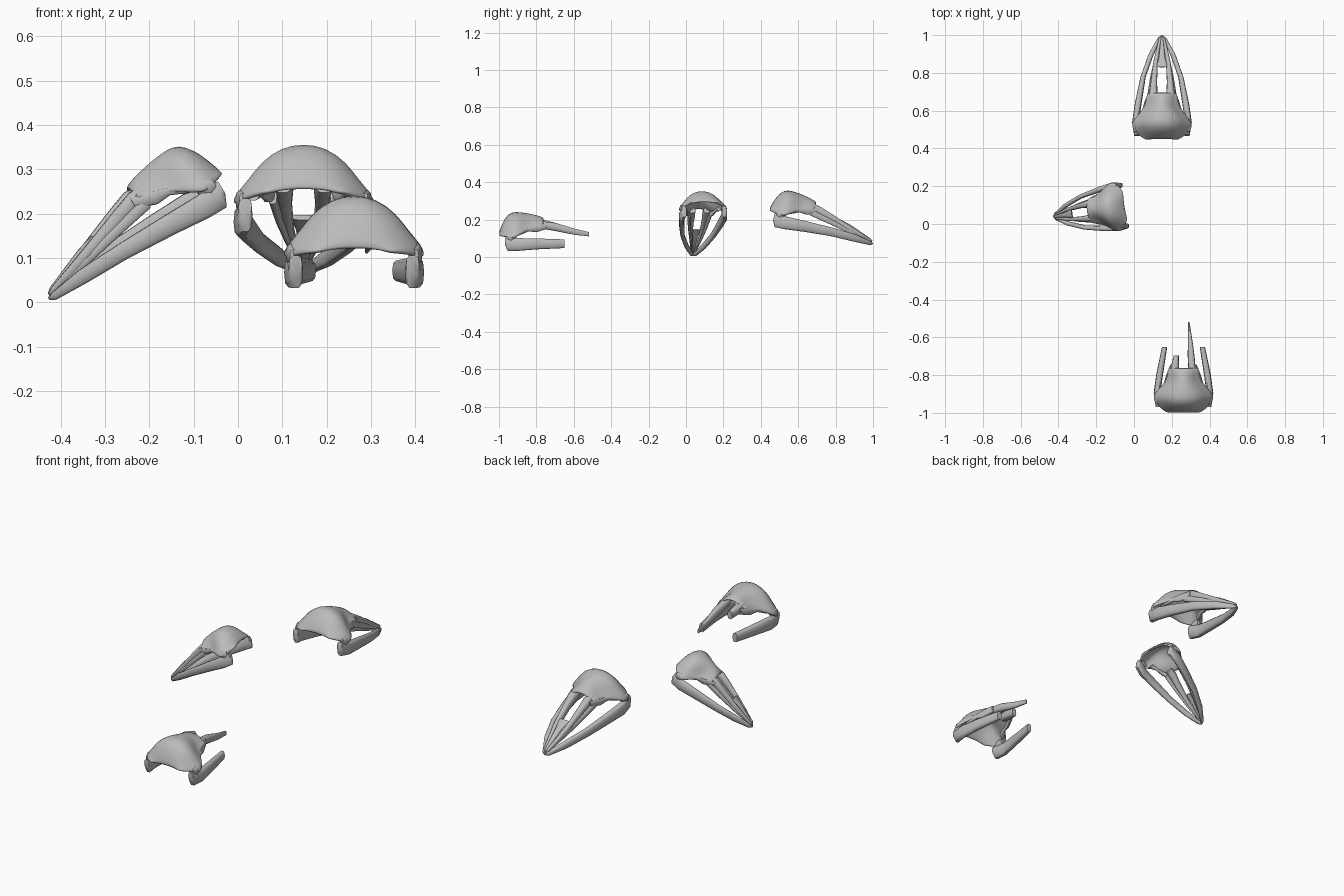
import bpy, bmesh, math
from mathutils import Matrix, Vector

cube = bpy.data.objects.get("Cube")
if cube:
    bpy.data.objects.remove(cube)

bone = bpy.data.materials.new("grey_bone")
bone.use_nodes = True
GREY = (0.5, 0.5, 0.5, 1)
bone.diffuse_color = GREY
bone.node_tree.nodes["Principled BSDF"].inputs["Base Color"].default_value = GREY


def finish(name, bm, place, angle=50):
    mesh = bpy.data.meshes.new(name)
    bmesh.ops.recalc_face_normals(bm, faces=bm.faces[:])
    bm.to_mesh(mesh)
    bm.free()
    obj = bpy.data.objects.new(name, mesh)
    bpy.context.collection.objects.link(obj)
    mesh.materials.append(bone)
    obj.matrix_world = place
    bpy.ops.object.select_all(action='DESELECT')
    obj.select_set(True)
    bpy.context.view_layer.objects.active = obj
    bpy.ops.object.shade_smooth_by_angle(angle=math.radians(angle))
    return obj


def loft(bm, rings, closed):
    rows = [[bm.verts.new(p) for p in ring] for ring in rings]
    n = len(rows[0])
    for a, b in zip(rows, rows[1:]):
        for i in range(n if closed else n - 1):
            j = (i + 1) % n
            bm.faces.new((a[i], a[j], b[j], b[i]))
    if closed:
        bm.faces.new(rows[0])
        bm.faces.new(rows[-1])


def bar(name, points, place, side=1):
    """Rounded bar running along y; points are x, y, z, width, height."""
    bm = bmesh.new()
    rings = []
    for x, y, z, w, h in points:
        ring = []
        for k in range(10):
            a = math.tau * k / 10
            c, s = math.cos(a), math.sin(a)
            dx = math.copysign(abs(c) ** 0.7, c) * w / 2
            dz = math.copysign(abs(s) ** 0.7, s) * h / 2
            ring.append((side * (x + dx), y, z + dz))
        rings.append(ring)
    loft(bm, rings, True)
    return finish(name, bm, place)


# Cranium stations: y, half width, edge height, crown height, eye socket pinch
STATIONS = [(0, .08, .083, .09, 0), (.01, .1, .08, .125, 0), (.028, .122, .077, .17, 0),
            (.056, .15, .07, .203, 0), (.085, .16, .072, .207, 0), (.122, .125, .098, .203, .1),
            (.16, .092, .12, .196, .32), (.2, .08, .135, .186, .25), (.234, .074, .143, .174, 0)]
# Brow curve from the flared edge up to the crown
ARCH = [(1, 0), (.97, .14), (.78, .38), (.6, .69), (.31, .94), (0, 1)]


def cranium(place):
    arch = ARCH + [(-u, v) for u, v in reversed(ARCH[:-1])]
    bm = bmesh.new()
    loft(bm, [[(u * w * (1 - pinch * v), y, e + v * (c - e)) for u, v in arch]
              for y, w, e, c, pinch in STATIONS], False)
    obj = finish("cranium", bm, place, 60)
    shell = obj.modifiers.new("shell", 'SOLIDIFY')
    shell.thickness, shell.offset = .014, 0
    sub = obj.modifiers.new("smooth", 'SUBSURF')
    sub.levels = sub.render_levels = 1


# Paths for the paired bones
JAW = [(.132, .027, .055, .03, .042), (.132, .042, .038, .034, .074), (.14, .1, .037, .036, .07),
       (.126, .2, .04, .036, .06), (.1, .345, .041, .028, .048)]
JAW_FRONT = [(.057, .47, .035, .028, .042), (.012, .56, .025, .022, .022),
             (.002, .574, .025, .004, .008)]
HINGE = [(.135, .038, .075, .02, .03), (.138, .06, .078, .032, .05), (.135, .09, .085, .02, .03)]
ORBIT = [(.115, .11, .105, .03, .035), (.096, .155, .118, .015, .022),
         (.083, .195, .122, .018, .04), (.06, .25, .137, .02, .035)]
BEAK_ROOT = (.047, .2, .145, .04, .04)
BEAK = [BEAK_ROOT, (.045, .24, .142, .044, .05), (.043, .3, .123, .034, .046),
        (.033, .42, .083, .024, .034), (.01, .555, .042, .014, .014),
        (.004, .568, .036, .004, .006)]
CHEEK = [(.07, .215, .12, .02, .035), (.055, .33, .092, .016, .028),
         (.034, .44, .064, .013, .022), (.008, .56, .036, .006, .01)]
LONG_SHARD = [BEAK_ROOT, (.04, .3, .13, .036, .045), (.034, .4, .105, .02, .034),
              (.028, .476, .092, .008, .024)]
SHORT_SHARD = [BEAK_ROOT, (.045, .24, .143, .044, .05), (.038, .3, .13, .027, .045)]
CULMEN = [(0, .385, .108, .062, .012), (0, .44, .09, .034, .016),
          (0, .555, .045, .012, .012), (0, .568, .038, .004, .006)]


def skull(location, pitch, yaw, scale, broken=False):
    place = (Matrix.Translation(Vector(location))
             @ Matrix.Rotation(math.radians(yaw), 4, 'Z')
             @ Matrix.Rotation(math.radians(-pitch), 4, 'X')
             @ Matrix.Scale(scale, 4))
    cranium(place)
    for side, word in ((1, "left"), (-1, "right")):
        bar(word + "_jaw", JAW if broken else JAW + JAW_FRONT, place, side)
        bar(word + "_jaw_hinge", HINGE, place, side)
        bar(word + "_eye_socket_rim", ORBIT, place, side)
        beak = BEAK
        if broken:
            beak = LONG_SHARD if side == 1 else SHORT_SHARD
        else:
            bar(word + "_cheek_bar", CHEEK, place, side)
        bar(word + "_beak_bar", beak, place, side)
    if not broken:
        bar("beak_ridge", CULMEN, place)


# Two whole skulls and one broken skull
skull((.148, .432, .166), 12, 0, 1)
skull((-.013, .104, .23), 30.5, 99, .825)
skull((.262, -.995, .03), 0, 0, 1, broken=True)
